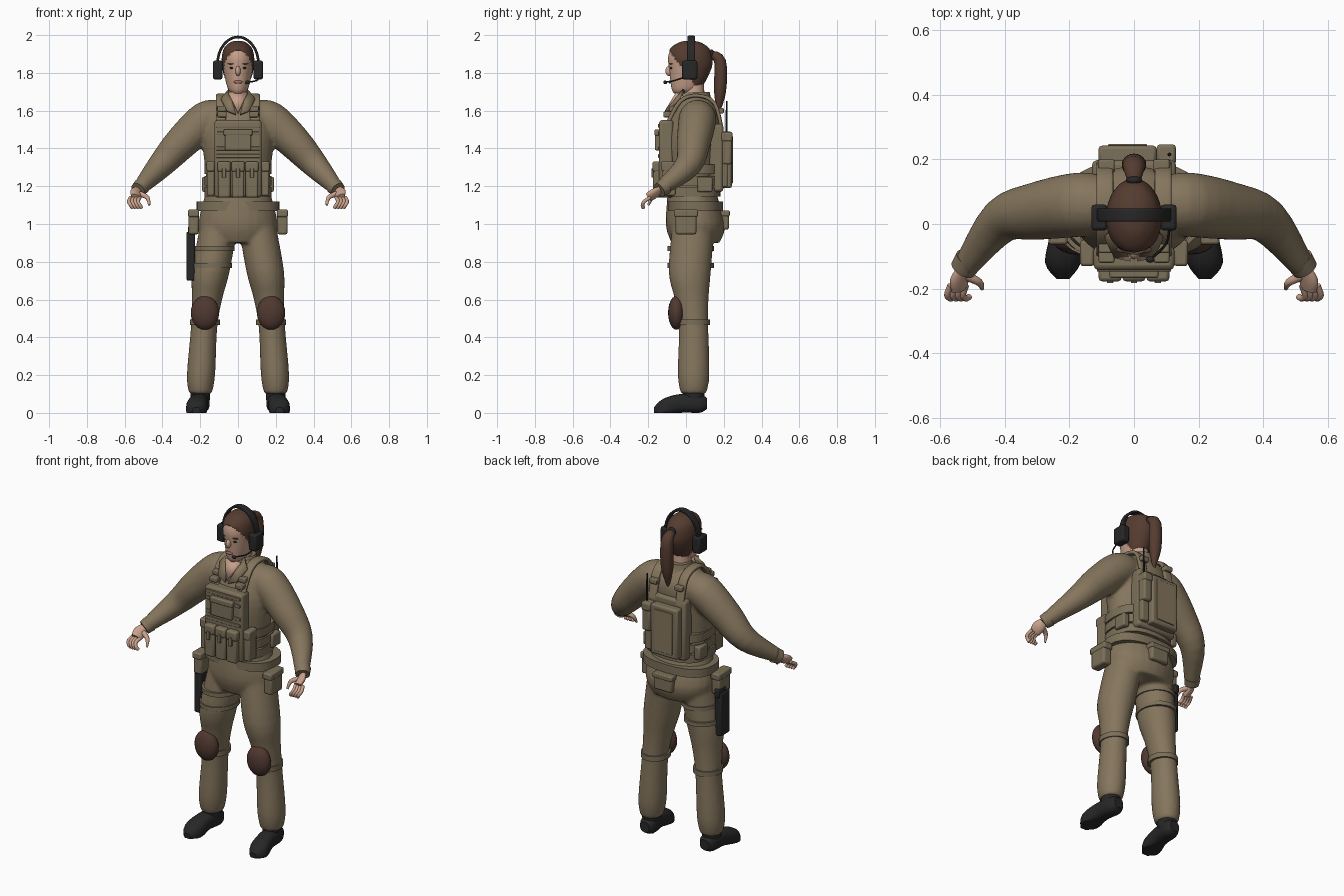
import bpy, bmesh, math
from mathutils import Vector, Matrix

cube = bpy.data.objects.get("Cube")
if cube:
    bpy.data.objects.remove(cube)

X, Y, Z = Vector((1, 0, 0)), Vector((0, 1, 0)), Vector((0, 0, 1))
SIDES = (-1, 1)


def material(name, *rgb):
    mat = bpy.data.materials.new(name)
    mat.use_nodes = True
    mat.diffuse_color = (*rgb, 1)
    shader = next(node for node in mat.node_tree.nodes if node.type == 'BSDF_PRINCIPLED')
    shader.inputs["Base Color"].default_value = (*rgb, 1)
    return mat


FABRIC = material("khaki fabric", .235, .18, .11)
GEAR = material("olive webbing", .2, .16, .1)
SKIN = material("skin", .58, .36, .26)
HAIR = material("brown hair", .09, .045, .03)
PAD = material("brown knee pad", .08, .04, .03)
BLACK = material("black rubber", .02, .02, .02)
LIPS = material("lips", .36, .16, .12)


def make(name, bm, *mats):
    bmesh.ops.recalc_face_normals(bm, faces=bm.faces)
    mesh = bpy.data.meshes.new(name)
    bm.to_mesh(mesh)
    bm.free()
    for mat in mats:
        mesh.materials.append(mat)
    ob = bpy.data.objects.new(name, mesh)
    bpy.context.collection.objects.link(ob)
    return ob


def spline(keys, steps):
    """Smooth curve through tuples of any length."""
    out = []
    last = len(keys) - 1
    for i in range(last):
        before, start, end, after = (keys[min(max(i + j, 0), last)] for j in (-1, 0, 1, 2))
        for k in range(steps):
            t = k / steps
            out.append([q + t / 2 * (r - p + t * (2 * p - 5 * q + 4 * r - s + t * (3 * (q - r) + s - p)))
                        for p, q, r, s in zip(before, start, end, after)])
    return out + [keys[last]]


def loft(bm, keys, side=1, ref=X, axis=None, ratio=1, power=2, count=24, steps=4):
    """Sweep an oval through keys of (x, y, z, radius along ref); ratio sets the other radius."""
    rows = spline(keys, steps)
    points = [Vector(row[:3]) for row in rows]
    rings = []
    for i, (point, row) in enumerate(zip(points, rows)):
        along = axis or (points[min(i + 1, len(points) - 1)] - points[max(i - 1, 0)]).normalized()
        across = (ref - along * ref.dot(along)).normalized()
        normal = along.cross(across) * ratio
        ring = []
        for k in range(count):
            angle = math.tau * k / count
            c, s = (math.copysign(abs(w) ** (2 / power), w) for w in (math.cos(angle), math.sin(angle)))
            co = point + (across * c + normal * s) * row[3]
            ring.append(bm.verts.new((co.x * side, co.y, max(co.z, 0))))
        rings.append(ring)
    for low, high in zip(rings, rings[1:]):
        for k in range(count):
            bm.faces.new((low[k], low[k - 1], high[k - 1], high[k]))
    bm.faces.new(rings[0])
    bm.faces.new(rings[-1])


def part(name, mat, keys, **options):
    bm = bmesh.new()
    loft(bm, keys, **options)
    return make(name, bm, mat)


def middle(*rows):
    """Keys on the centre plane from (y, z, radius)."""
    return [(0, *row) for row in rows]


def band(name, mat, centre, radius, height, **options):
    x, y, z = centre
    ends = [(x, y, z - height / 2, radius), (x, y, z + height / 2, radius)]
    part(name, mat, ends, axis=Z, steps=1, **options)


def box(name, mat, centre, size, side=1):
    """Box with edges rounded in proportion to its thinnest side."""
    bm = bmesh.new()
    bmesh.ops.create_cube(bm, size=1, matrix=Matrix.Diagonal((*size, 1)))
    ob = make(name, bm, mat)
    ob.location = (centre[0] * side, *centre[1:])
    bevel = ob.modifiers.new("Rounded edges", 'BEVEL')
    bevel.width, bevel.segments = min(size) / 5, 2


def pouch(name, centre, size, side=1):
    """Rounded box with a slightly wider lid over its top third."""
    x, y, z = centre
    wide, deep, tall = size
    box(name, GEAR, centre, size, side)
    box(name + "_lid", GEAR, (x, y, z + tall * .36), (wide * 1.08, deep * 1.15, tall * .3), side)


def ball(name, mat, centre, size):
    bm = bmesh.new()
    shape = Matrix.Translation(centre) @ Matrix.Diagonal((*size, 1))
    bmesh.ops.create_uvsphere(bm, u_segments=20, v_segments=12, radius=1, matrix=shape)
    make(name, bm, mat)


def plate(name, mat, points, thickness):
    bm = bmesh.new()
    bm.faces.new([bm.verts.new(point) for point in points])
    solid = make(name, bm, mat).modifiers.new("Thickness", 'SOLIDIFY')
    solid.thickness, solid.offset = thickness, 0


def leg_x(z):
    """The legs curve outwards towards the feet."""
    return .2 - z * z / 10


# Flight suit: torso, sleeves and trousers fused into one skin
bm = bmesh.new()
loft(bm, middle((.05, .9, .17), (.05, 1, .21), (.03, 1.2, .17), (.03, 1.45, .19),
                (.05, 1.58, .17), (.05, 1.65, .12), (.05, 1.69, .07)), axis=Z, ratio=.75)
leg = [(leg_x(z), y, z, r) for y, z, r in ((.04, 1, .1), (.02, .75, .1), (.03, .6, .08),
                                           (.04, .45, .07), (.04, .2, .075), (.04, .1, .06))]
arm = [(.1, .06, 1.56, .09), (.17, .06, 1.55, .1), (.3, .04, 1.43, .09), (.41, .01, 1.31, .07), (.52, -.13, 1.19, .04)]
for side in SIDES:
    loft(bm, leg, side, axis=Z, ratio=1.12)
    loft(bm, arm, side, ref=Y)
suit = make("flight_suit", bm, FABRIC)
fuse = suit.modifiers.new("Fuse", 'REMESH')
fuse.mode, fuse.voxel_size, fuse.use_smooth_shade = 'VOXEL', .011, True
soften = suit.modifiers.new("Soften", 'SMOOTH')
soften.iterations = 5

# Neck and open collar
part("neck", SKIN, middle((.04, 1.6, .055), (.04, 1.75, .05)), axis=Z, ratio=1.1)
plate("open_neckline", SKIN, [(-.05, -.04, 1.69), (.05, -.04, 1.69), (0, -.1, 1.59)], .03)
part("collar", FABRIC, middle((.06, 1.62, .1), (.055, 1.66, .08), (.06, 1.7, .065)), axis=Z)
for side in SIDES:
    flap = ((.05, -.01, 1.71), (.09, -.04, 1.66), (.06, -.1, 1.6), (.01, -.11, 1.58))
    plate("collar_flap", FABRIC, [(x * side, y, z) for x, y, z in flap], .016)

# Head, with a hairline sloping back from the forehead
bm = bmesh.new()
loft(bm, middle((-.02, 1.69, .03), (0, 1.72, .055), (.02, 1.82, .078), (.02, 1.88, .082),
                (.02, 1.93, .07), (.02, 1.96, .04), (.02, 1.97, .01)), axis=Z, ratio=1.4, count=48, steps=9)
for face in bm.faces:
    spot = face.calc_center_median()
    face.material_index = int(spot.z > 1.73 and spot.y > max(0, 1.91 - spot.z) * .75 - .085)
for vert in bm.verts:
    if all(face.material_index for face in vert.link_faces):
        vert.co += vert.co.xy.to_3d().normalized() * .004
make("head", bm, SKIN, HAIR)

# Face details
ball("nose", SKIN, (0, -.09, 1.81), (.014, .019, .026))
ball("lips", LIPS, (0, -.086, 1.752), (.024, .006, .009))
for side in SIDES:
    ball("eye", BLACK, (side * .033, -.078, 1.826), (.013, .007, .005))
    ball("eyebrow", HAIR, (side * .034, -.08, 1.848), (.022, .009, .003))

# Ponytail and tie
part("ponytail", HAIR, middle((.13, 1.9, .02), (.18, 1.86, .035), (.18, 1.7, .035), (.17, 1.58, .005)), ratio=.9)
ball("hair_tie", BLACK, (0, .135, 1.9), (.025, .015, .025))

# Headset
arc = [math.pi * k / 8 for k in range(9)]
part("headband", BLACK, [(.11 * math.cos(a), .028, 1.84 + .15 * math.sin(a), .02) for a in arc],
     ref=Y, ratio=.35, power=5)
for side in SIDES:
    box("ear_cup", BLACK, (.107, .02, 1.815), (.05, .08, .1), side)
boom = [(.11, 0, 1.78), (.1, -.06, 1.76), (.05, -.11, 1.75)]
part("microphone_boom", BLACK, [(*point, .004) for point in boom], ref=Z, count=8)
ball("microphone", BLACK, boom[-1], (.014, .01, .01))

# Hands with curled fingers
curl = [(0, 0, 0), (.01, -.03, -.02), (0, -.04, -.04), (-.01, -.035, -.055)]
for side in SIDES:
    part("palm", SKIN, [(.53, -.14, 1.18, .025), (.54, -.17, 1.16, .035), (.54, -.2, 1.14, .03)],
         side=side, ref=X + Z, ratio=.55)
    for k in range(4):
        knuckle = Vector((.52 + k * .016, -.19, 1.14))
        part("finger", SKIN, [(*(knuckle + Vector(step)), .01) for step in curl], side=side, count=10)
    part("thumb", SKIN, [(.52, -.16, 1.16, .015), (.48, -.18, 1.14, .012), (.47, -.2, 1.1, .006)],
         side=side, ref=Y, count=10)
    part("sleeve_cuff", FABRIC, [(.51, -.11, 1.2, .045), (.53, -.14, 1.18, .04)], side=side, ref=Y)

# Boots, knee pads and knee straps
for side in SIDES:
    bm = bmesh.new()
    loft(bm, [(.2, .11, .05, .03), (.2, .07, .05, .05), (.21, -.03, .05, .05), (.22, -.12, .02, .055),
              (.22, -.17, .01, .02)], side, axis=-Y, power=2.5)
    loft(bm, [(.2, .04, .06, .05), (.2, .04, .14, .055)], side, axis=Z, ratio=1.1)
    make("boot", bm, BLACK)
    ball("knee_pad", PAD, (leg_x(.5) * side, -.05, .53), (.075, .045, .09))
    band("knee_strap", GEAR, (leg_x(.5), .038, .48), .08, .03, side=side, ratio=1.1)

# Belt with pouches
band("belt", GEAR, (0, .048, 1.095), .22, .05, ratio=.67, power=2.5)
pouch("rear_pouch", (0, .2, 1.02), (.12, .055, .1))
for side in SIDES:
    pouch("hip_pouch", (.235, 0, 1.01), (.055, .11, .13), side)

# Drop-leg holster on the right thigh
box("holster", BLACK, (-.25, .01, .83), (.045, .09, .26))
box("holster_grip", BLACK, (-.25, .03, .96), (.03, .08, .05))
box("holster_hanger", GEAR, (-.24, .01, 1), (.02, .05, .15))
for z in (.78, .87):
    band("thigh_strap", GEAR, (leg_x(z), .025, z), .107, .025, side=-1, ratio=1.14)

# Plate carrier with waist wrap, webbing and shoulder straps
box("front_plate", GEAR, (0, -.105, 1.345), (.25, .075, .41))
box("back_plate", GEAR, (0, .16, 1.35), (.26, .075, .36))
for z in (1.17, 1.23, 1.29):
    band("waist_wrap", GEAR, (0, .03, z), .178, .05, ratio=.86, power=2.6)
for z in (1.36, 1.4, 1.48, 1.52):
    box("front_webbing", GEAR, (0, -.14, z), (.23, .015, .02))
strap = ((-.1, 1.53), (-.03, 1.65), (.06, 1.68), (.15, 1.64), (.19, 1.5))
for side in SIDES:
    part("shoulder_strap", FABRIC, [(.09, y, z, .026) for y, z in strap], side=side, ratio=.4, power=4)
    for y, z in ((-.1, 1.58), (-.07, 1.61), (.18, 1.6)):
        box("strap_buckle", GEAR, (.085, y, z), (.05, .04, .03), side)
    pouch("side_pouch", (.145, -.09, 1.24), (.04, .07, .18), side)
    box("rear_side_pouch", GEAR, (.17, .1, 1.21), (.04, .08, .08), side)

# Chest pouches
pouch("chest_pocket", (0, -.15, 1.445), (.14, .03, .11))
for x in (-.074, 0, .074):
    pouch("magazine_pouch", (x, -.15, 1.235), (.066, .048, .19))
    box("lid_tab", GEAR, (x, -.178, 1.27), (.02, .01, .05))

# Back pack, radio and antenna
box("back_pack", GEAR, (-.02, .215, 1.34), (.18, .055, .3))
box("back_pack_panel", FABRIC, (-.02, .24, 1.34), (.12, .015, .25))
pouch("radio", (.1, .215, 1.4), (.055, .055, .17))
box("radio_holder", GEAR, (.1, .2, 1.26), (.05, .04, .13))
part("antenna", BLACK, [(.11, .215, 1.48, .006), (.11, .215, 1.65, .004)], count=8)

# Smooth shading that keeps hard edges
bpy.ops.object.select_all(action='DESELECT')
for ob in bpy.context.scene.objects:
    if ob.type == 'MESH':
        ob.select_set(True)
        bpy.context.view_layer.objects.active = ob
bpy.ops.object.shade_smooth_by_angle(angle=math.radians(40))
